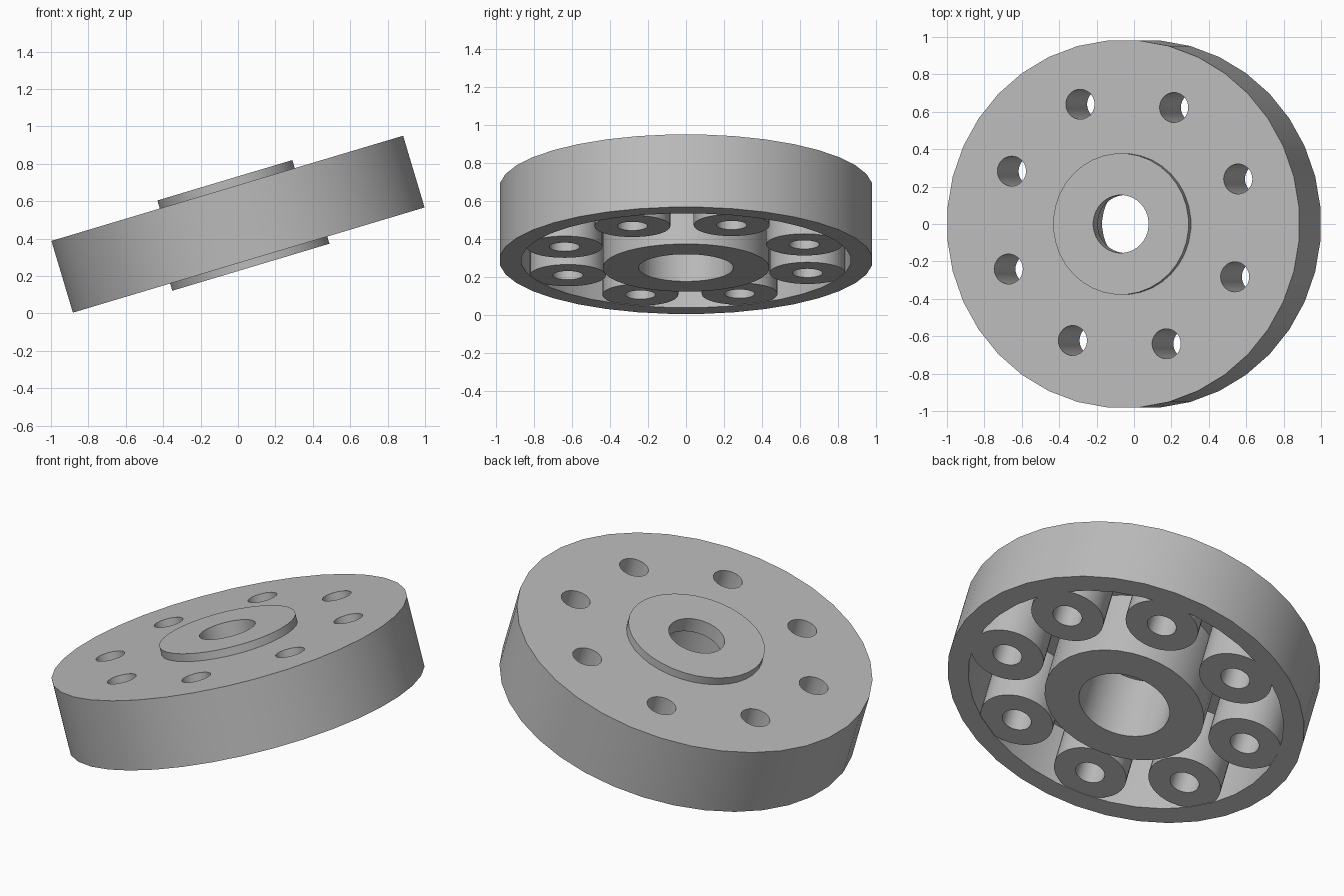
import bpy, bmesh, math
from mathutils import Matrix

if "Cube" in bpy.data.objects:
    bpy.data.objects.remove(bpy.data.objects["Cube"])

SEGMENTS = 36
TILT = math.radians(-16.65)
CENTRE_Z = 0.477
BOLT_COUNT, BOLT_CIRCLE, BOLT_START = 8, 0.684, math.radians(20.6)

grey = bpy.data.materials.new("grey_metal")
grey.use_nodes = True
grey.diffuse_color = (0.5, 0.5, 0.5, 1)
grey.node_tree.nodes["Principled BSDF"].inputs["Base Color"].default_value = grey.diffuse_color


def add_object(name, bm):
    bmesh.ops.recalc_face_normals(bm, faces=bm.faces)
    mesh = bpy.data.meshes.new(name)
    bm.to_mesh(mesh)
    bm.free()
    mesh.materials.append(grey)
    obj = bpy.data.objects.new(name, mesh)
    bpy.context.collection.objects.link(obj)
    return obj


def lathe(name, profile):
    """Revolve a closed (radius, height) outline about the z axis."""
    bm = bmesh.new()
    rings = []
    for i in range(SEGMENTS):
        a = math.radians(5) + math.tau * i / SEGMENTS
        rings.append([bm.verts.new((r * math.cos(a), r * math.sin(a), z)) for r, z in profile])
    n = len(profile)
    for i in range(SEGMENTS):
        a, b = rings[i], rings[(i + 1) % SEGMENTS]
        for j in range(n):
            k = (j + 1) % n
            bm.faces.new((a[j], b[j], b[k], a[k]))
    return add_object(name, bm)


def bolt_cylinders(name, radius, bottom, top):
    """Ring of upright cylinders on the bolt circle."""
    bm = bmesh.new()
    for i in range(BOLT_COUNT):
        a = BOLT_START + math.tau * i / BOLT_COUNT
        place = Matrix.Translation((BOLT_CIRCLE * math.cos(a), BOLT_CIRCLE * math.sin(a), (bottom + top) / 2))
        bmesh.ops.create_cone(bm, cap_ends=True, segments=SEGMENTS, radius1=radius,
                              radius2=radius, depth=top - bottom, matrix=place)
    return add_object(name, bm)


def apply_boolean(target, tool, operation):
    mod = target.modifiers.new(operation.title(), 'BOOLEAN')
    mod.operation, mod.object, mod.solver = operation, tool, 'EXACT'
    bpy.context.view_layer.objects.active = target
    bpy.ops.object.modifier_apply(modifier=mod.name)
    bpy.data.objects.remove(tool)


# Rim, thin web, raised hubs and stepped bore in one turned outline
wheel = lathe("flanged_wheel", [
    (0.155, 0.245), (0.378, 0.245), (0.378, 0.2), (0.985, 0.2),
    (0.985, -0.2), (0.87, -0.2), (0.87, 0.16), (0.44, 0.16),
    (0.44, -0.24), (0.25, -0.24), (0.25, 0.16), (0.155, 0.16)])

# Bolt bosses under the web, then the holes through them
apply_boolean(wheel, bolt_cylinders("bolt_bosses", 0.2, -0.197, 0.18), 'UNION')
apply_boolean(wheel, bolt_cylinders("bolt_holes", 0.08, -0.4, 0.4), 'DIFFERENCE')

# Smooth walls and tilted pose
bpy.ops.object.select_all(action='DESELECT')
wheel.select_set(True)
bpy.context.view_layer.objects.active = wheel
bpy.ops.object.shade_smooth_by_angle(angle=math.radians(30))
wheel.rotation_euler = (0, TILT, 0)
wheel.location = (0, 0, CENTRE_Z)
